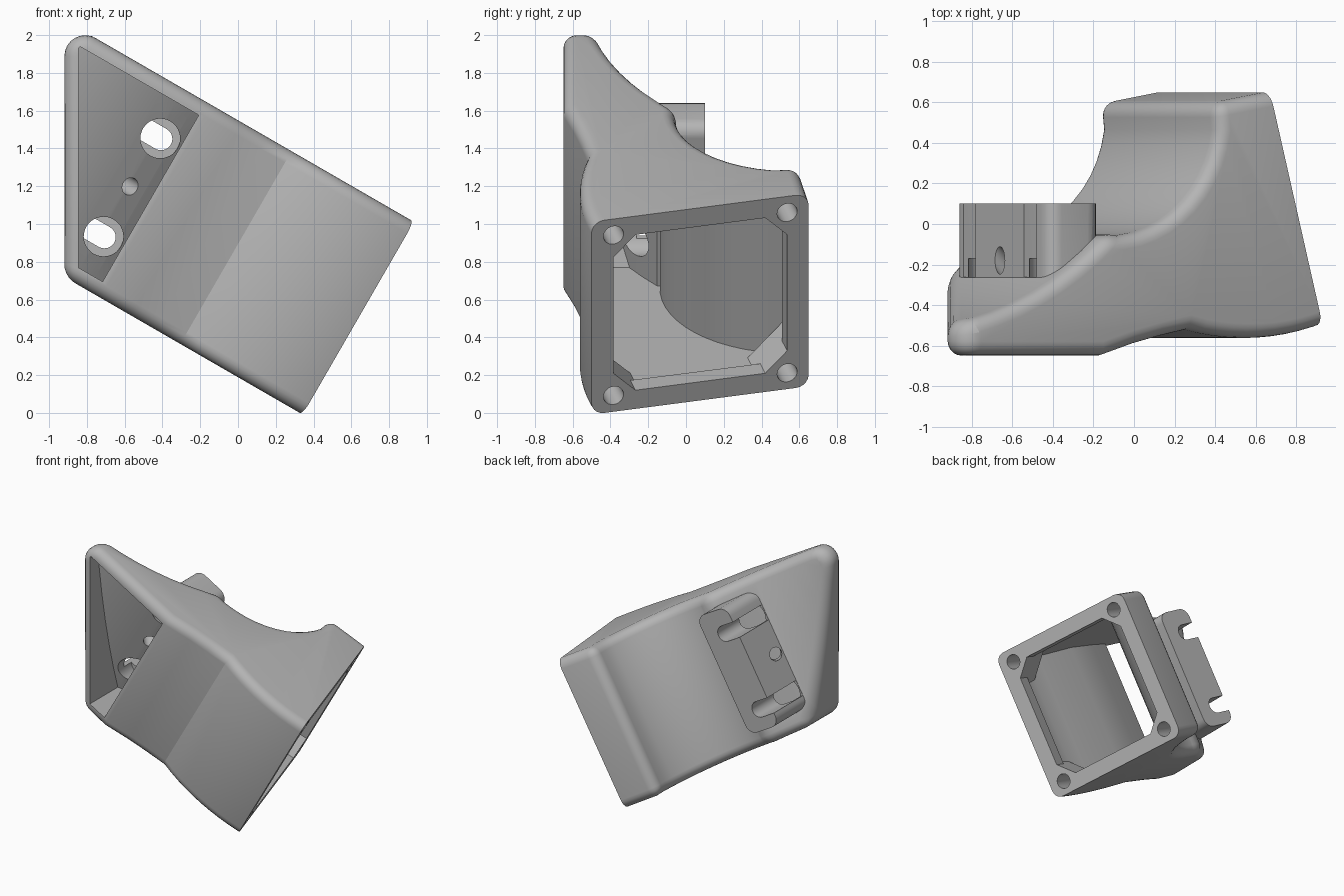
import bpy, bmesh
from math import radians, cos, sin, sqrt
from mathutils import Matrix, Vector

if "Cube" in bpy.data.objects:
    bpy.data.objects.remove(bpy.data.objects["Cube"])

grey = bpy.data.materials.new("plain_grey")
grey.use_nodes = True
grey.diffuse_color = (0.46, 0.46, 0.46, 1)
grey.node_tree.nodes["Principled BSDF"].inputs["Base Color"].default_value = (0.46, 0.46, 0.46, 1)

# Duct frame: x along the duct, y depth, z across; the whole part leans 30 degrees
DUCT = Matrix.Rotation(radians(30), 4, 'Y')
UPRIGHT = Matrix.Identity(4)
V0, V1 = 0.165, 1.343
VC = (V0 + V1) / 2
FAN = DUCT @ Matrix.Translation((0.149, 0.075, VC)) @ Matrix.Rotation(radians(14.6), 4, 'Z')


def arc(cx, cy, r, a0, a1, n):
    angles = [radians(a0 + (a1 - a0) * i / n) for i in range(n + 1)]
    return [(cx + r * cos(a), cy + r * sin(a)) for a in angles]


def rect(x0, x1, y0, y1):
    return [(x0, y0), (x1, y0), (x1, y1), (x0, y1)]


def prism(name, pts, lo, hi, axis='Z', frame=DUCT):
    """Extrude a flat outline along one axis of a frame."""
    place = {'Z': lambda p, t: (p[0], p[1], t),
             'Y': lambda p, t: (p[0], t, p[1]),
             'X': lambda p, t: (t, p[0], p[1])}[axis]
    bm = bmesh.new()
    a = [bm.verts.new(place(p, lo)) for p in pts]
    b = [bm.verts.new(place(p, hi)) for p in pts]
    bm.faces.new(a)
    bm.faces.new(b)
    for i in range(len(pts)):
        j = (i + 1) % len(pts)
        bm.faces.new((a[i], a[j], b[j], b[i]))
    bm.transform(frame)
    bmesh.ops.recalc_face_normals(bm, faces=bm.faces[:])
    mesh = bpy.data.meshes.new(name)
    bm.to_mesh(mesh)
    bm.free()
    ob = bpy.data.objects.new(name, mesh)
    mesh.materials.append(grey)
    bpy.context.collection.objects.link(ob)
    return ob


def apply(ob, mod):
    bpy.ops.object.select_all(action='DESELECT')
    bpy.context.view_layer.objects.active = ob
    ob.select_set(True)
    bpy.ops.object.modifier_apply(modifier=mod.name)


def combine(ob, other, operation='DIFFERENCE'):
    mod = ob.modifiers.new("combine", 'BOOLEAN')
    mod.operation, mod.object, mod.solver = operation, other, 'EXACT'
    apply(ob, mod)
    bpy.data.objects.remove(other)


def front_outline(x, lo, hi, r):
    """Leaning band with an upright left end and a rounded top corner."""
    def level(v, px):
        return (v - px * 0.5) / cos(radians(30))
    pts = arc(x + r, level(hi, x) - sqrt(3) * r, r, 180, 60, 8)
    return pts + [(1.5, level(hi, 1.5)), (1.5, level(lo, 1.5)), (x, level(lo, x))]


def duct_solid(name, profile, outline):
    """Depth profile swept across the duct, limited by a front outline."""
    ob = prism(name, profile, -0.5, 2.2)
    combine(ob, prism("outline", outline, -1.5, 1.5, 'Y', UPRIGHT), 'INTERSECT')
    return ob


# Outer shell
outer = [(-2.3, -0.65), (-0.94, -0.65), (-0.75, -0.59), (-0.6, -0.553)]
outer += arc(-0.11, 0.837, 1.4, -104, -64, 12)
outer += [(0.5, 0.655), (0.04, 0.655), (-0.31, 0.595)]
outer += arc(-0.9, 0.55, 0.61, -8, -84, 10)
outer += arc(-2.1, 1.196, 1.716, -46.6, -97, 12)
duct = duct_solid("fan_duct", outer, front_outline(-0.92, V0, V1, 0.11))
mod = duct.modifiers.new("round", 'BEVEL')
mod.width, mod.segments = 0.07, 5
mod.limit_method, mod.angle_limit = 'ANGLE', radians(32)
mod.use_clamp_overlap = False
apply(duct, mod)

# Mounting block on the back, with rounded corners
r = 0.075
u0, u1, b0, b1 = -1.2 + r, -0.9 - r, 0.3 + r, 1.235 - r
corners = [(u1, b1, 0), (u0, b1, 90), (u0, b0, 180), (u1, b0, 270)]
pad = [p for u, v, a in corners for p in arc(u, v, r, a, a + 90, 6)]
combine(duct, prism("mount_block", pad, -0.3, 0.1, 'Y'), 'UNION')

# Air passage with its front outlet, leaving posts around the screws
inner = [(-2.3, -0.8), (-0.97, -0.8), (-0.97, -0.58), (-0.75, -0.51), (-0.45, -0.44),
         (-0.1, -0.475), (0.1, -0.46), (0.17, -0.44), (-0.08, 0.54)]
inner += arc(-0.9, 0.55, 0.69, -2, -92, 14)
inner += arc(-2.1, 1.196, 1.79, -49, -97, 13)
passage = duct_solid("passage", inner, front_outline(-0.845, V0 + 0.08, V1 - 0.08, 0.01))
for sy in (-1, 1):
    for sz in (-1, 1):
        post = [(sy * 0.6, sz * 0.23), (sy * 0.6, sz * 0.6), (sy * 0.23, sz * 0.6)]
        combine(passage, prism("post", post, -0.24, 0.2, 'X', FAN))
combine(duct, passage)

# Slanted fan face, chamfered inlet and screw holes
combine(duct, prism("fan_trim", rect(-1.5, 1.5, -1.5, 1.5), 0, 1.5, 'X', FAN))
h, c = 0.475, 0.355
inlet = [(h, c), (c, h), (-c, h), (-h, c), (-h, -c), (-c, -h), (c, -h), (h, -c)]
combine(duct, prism("inlet", inlet, -0.18, 0.2, 'X', FAN))
for sy in (-1, 1):
    for sz in (-1, 1):
        hole = arc(sy * 0.475, sz * 0.49, 0.055, 0, 345, 23)
        combine(duct, prism("screw_hole", hole, -0.2, 0.1, 'X', FAN))

# Block slots with counterbores reached from inside
for v in (VC - 0.3, VC + 0.3):
    slot = arc(-1.08, v, 0.06, -90, 90, 12) + [(-1.5, v + 0.06), (-1.5, v - 0.06)]
    combine(duct, prism("slot", slot, -0.262, 0.3, 'Y'))
    combine(duct, prism("counterbore", arc(-1.085, v, 0.105, 0, 350, 35), -0.5, -0.17, 'Y'))

# Slanted centre hole
SLANT = DUCT @ Matrix.Translation((-1.1, -0.28, VC)) @ Matrix.Rotation(radians(135), 4, 'Z')
combine(duct, prism("centre_hole", arc(0, 0, 0.048, 0, 345, 23), -0.16, 0.35, 'X', SLANT))

# Seat the part on the ground, centred, and smooth it
pts = [v.co for v in duct.data.vertices]
lo = Vector([min(p[i] for p in pts) for i in range(3)])
hi = Vector([max(p[i] for p in pts) for i in range(3)])
duct.data.transform(Matrix.Translation((-(lo.x + hi.x) / 2, -(lo.y + hi.y) / 2, -lo.z)))
bpy.ops.object.select_all(action='DESELECT')
duct.select_set(True)
bpy.context.view_layer.objects.active = duct
bpy.ops.object.shade_smooth_by_angle(angle=radians(22))
